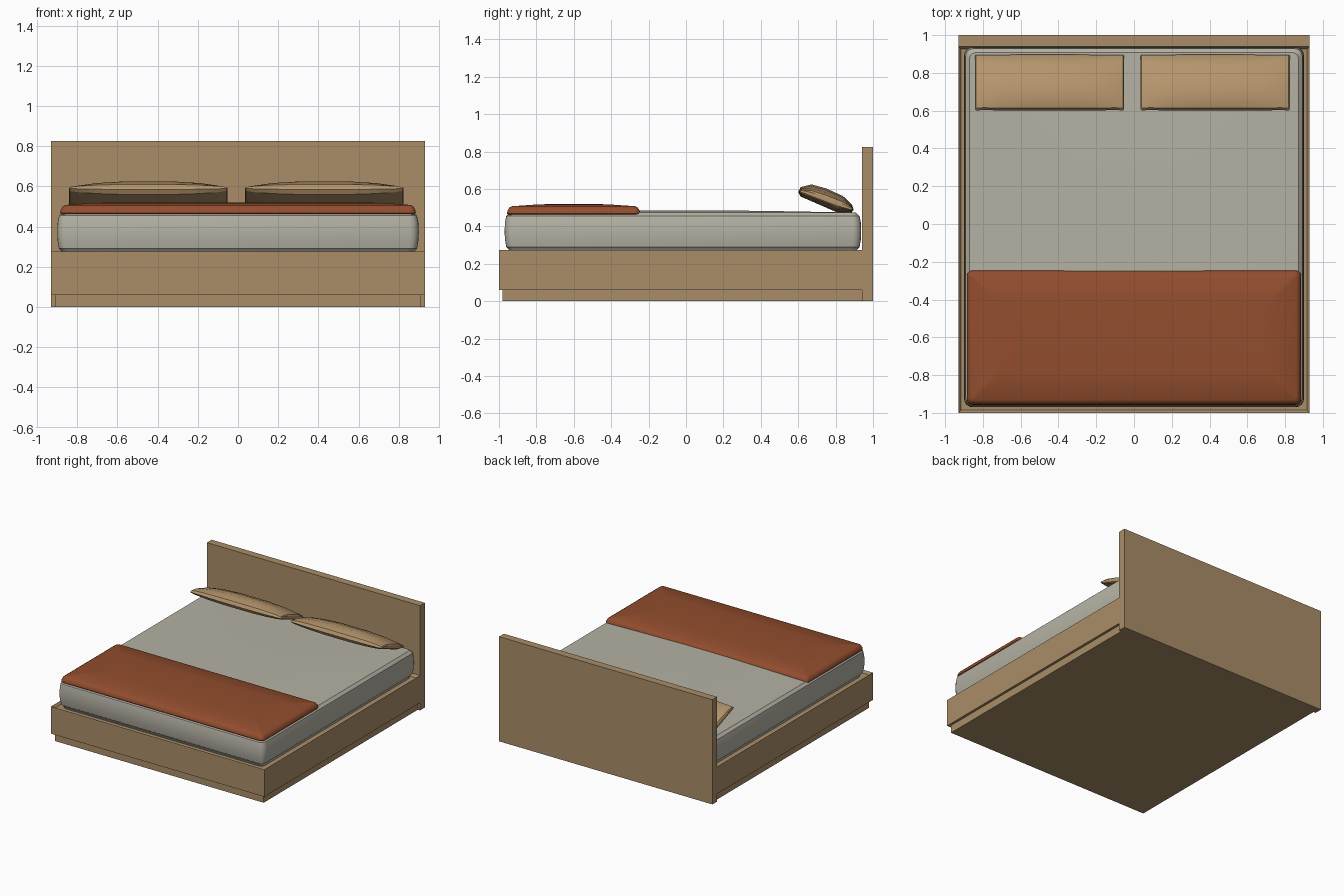
import bpy, bmesh, math

if "Cube" in bpy.data.objects:
    bpy.data.objects.remove(bpy.data.objects["Cube"])


def material(name, rgb):
    m = bpy.data.materials.new(name)
    m.diffuse_color = (*rgb, 1)
    m.use_nodes = True
    m.node_tree.nodes["Principled BSDF"].inputs["Base Color"].default_value = m.diffuse_color
    return m


WOOD = material("oak wood", (0.40, 0.27, 0.14))
LINEN = material("grey linen", (0.46, 0.44, 0.37))
RUST = material("rust blanket", (0.29, 0.075, 0.027))
TAN = material("tan pillow", (0.46, 0.30, 0.15))


def finish(name, bm, mat, smooth=None):
    bmesh.ops.recalc_face_normals(bm, faces=bm.faces)
    me = bpy.data.meshes.new(name)
    bm.to_mesh(me)
    bm.free()
    me.materials.append(mat)
    ob = bpy.data.objects.new(name, me)
    bpy.context.collection.objects.link(ob)
    if smooth:
        bpy.ops.object.select_all(action='DESELECT')
        ob.select_set(True)
        bpy.context.view_layer.objects.active = ob
        bpy.ops.object.shade_smooth_by_angle(angle=math.radians(smooth))
    return ob


def box_bm(x0, x1, y0, y1, z0, z1):
    bm = bmesh.new()
    bmesh.ops.create_cube(bm, size=1)
    for v in bm.verts:
        v.co = ((x0 + x1) / 2 + v.co.x * (x1 - x0),
                (y0 + y1) / 2 + v.co.y * (y1 - y0),
                (z0 + z1) / 2 + v.co.z * (z1 - z0))
    return bm


def loft(rings):
    """Skin a list of equal-length point loops and cap both ends."""
    bm = bmesh.new()
    loops = [[bm.verts.new(p) for p in ring] for ring in rings]
    for a, b in zip(loops, loops[1:]):
        for i in range(len(a)):
            j = (i + 1) % len(a)
            bm.faces.new((a[i], a[j], b[j], b[i]))
    bm.faces.new(loops[0])
    bm.faces.new(loops[-1])
    return bm


def rounded_rect(x0, x1, y0, y1, z, inset, r, seg=4):
    r = max(r - inset * 0.5, 0.006)
    x0, x1, y0, y1 = x0 + inset, x1 - inset, y0 + inset, y1 - inset
    pts = []
    corners = [(x1 - r, y1 - r), (x0 + r, y1 - r), (x0 + r, y0 + r), (x1 - r, y0 + r)]
    for k, (cx, cy) in enumerate(corners):
        for s in range(seg + 1):
            a = math.pi / 2 * (k + s / seg)
            pts.append((cx + r * math.cos(a), cy + r * math.sin(a), z))
    return pts


def cushion(name, bounds, r, profile, mat):
    """Soft slab: rounded rectangles stacked along (inset, height)."""
    rings = [rounded_rect(*bounds, z, inset, r) for inset, z in profile]
    return finish(name, loft(rings), mat, 35)


# Wooden frame: recessed plinth, tray with thin rim, headboard
finish("plinth", box_bm(-0.91, 0.91, -0.98, 0.94, 0, 0.06), WOOD)
tray = box_bm(-0.93, 0.93, -1, 0.94, 0.06, 0.275)
top = max(tray.faces, key=lambda f: f.calc_center_median().z)
bmesh.ops.inset_region(tray, faces=[top], thickness=0.02)
for v in top.verts:
    v.co.z -= 0.02
finish("bed_frame", tray, WOOD)
finish("headboard", box_bm(-0.93, 0.93, 0.94, 1, 0, 0.825), WOOD)

# Mattress with slightly domed top
cushion("mattress", (-0.9, 0.9, -0.97, 0.937), 0.045,
        [(0.03, 0.256), (0.022, 0.277), (0.009, 0.29), (0.002, 0.33), (0, 0.37),
         (0.002, 0.42), (0.009, 0.455), (0.03, 0.474), (0.4, 0.481), (0.75, 0.486)], LINEN)

# Folded blanket across the foot
cushion("blanket", (-0.885, 0.885, -0.957, -0.245), 0.03,
        [(0.008, 0.457), (0, 0.468), (0.002, 0.482), (0.012, 0.5), (0.026, 0.508),
         (0.17, 0.518), (0.32, 0.521)], RUST)

# Tilted pillows: side outline lofted along x, thinning towards the ends
OUTLINE = [(0.6, 0.585), (0.613, 0.61), (0.67, 0.625), (0.75, 0.603), (0.84, 0.562),
           (0.888, 0.515), (0.897, 0.488), (0.885, 0.474), (0.81, 0.474), (0.70, 0.522),
           (0.612, 0.56)]
STATIONS = [(-1, 0.22, 0.96), (-0.985, 0.4, 0.99), (-0.88, 0.62, 0.98), (-0.65, 0.85, 0.99),
            (-0.3, 1, 1), (0.3, 1, 1), (0.65, 0.85, 0.99), (0.88, 0.62, 0.98),
            (0.985, 0.4, 0.99), (1, 0.22, 0.96)]


def pillow(name, cx):
    rings = []
    for t, thick, length in STATIONS:
        ring = []
        for y, z in OUTLINE:
            mid = 0.593 - (y - 0.6) * 0.345
            yy = 0.75 + (y - 0.75) * length
            ring.append((cx + t * 0.395, yy, mid + (z - mid) * thick))
        rings.append(ring)
    return finish(name, loft(rings), TAN, 30)


pillow("pillow_left", -0.447)
pillow("pillow_right", 0.43)
